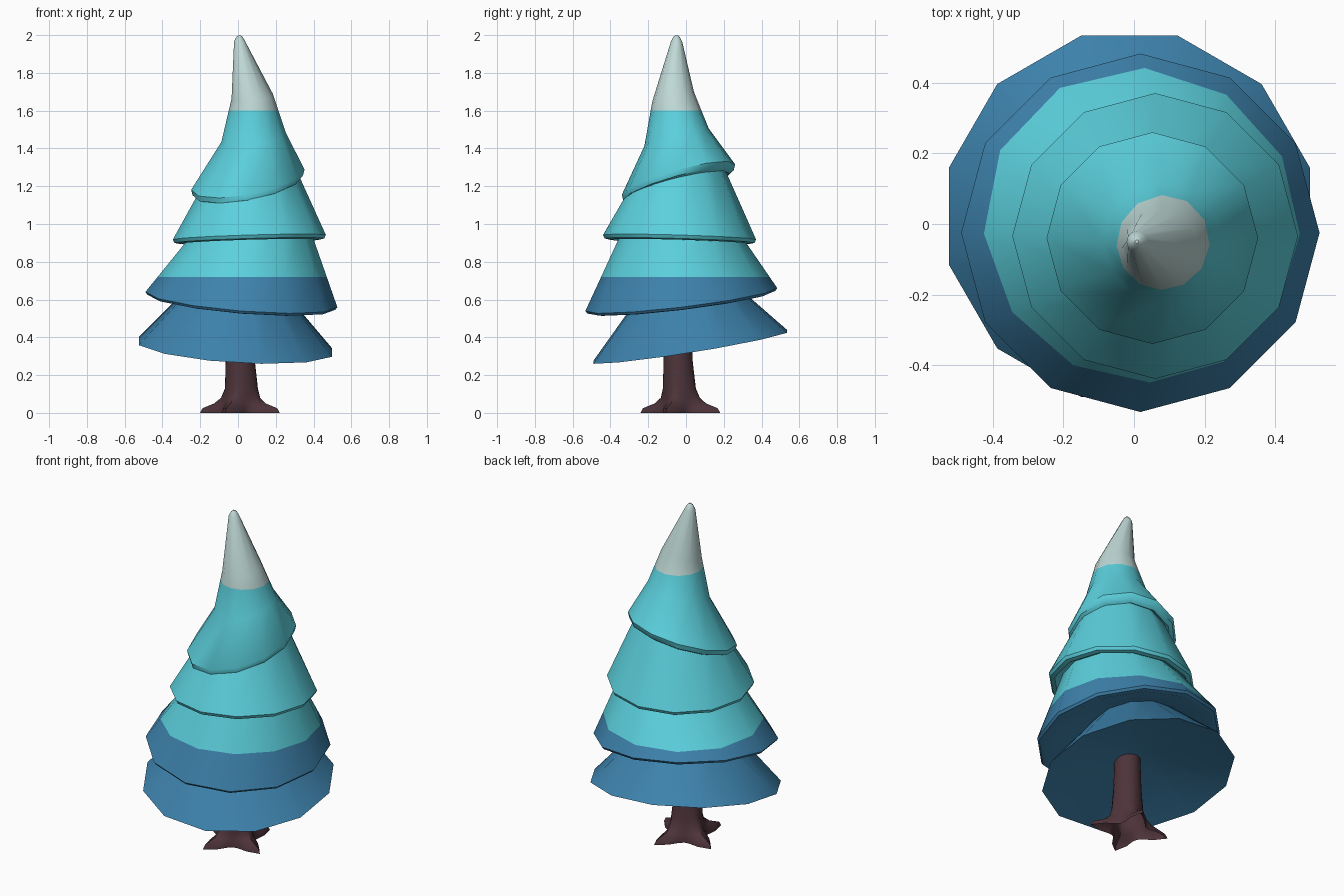
import bpy, bmesh, math

if "Cube" in bpy.data.objects:
    bpy.data.objects.remove(bpy.data.objects["Cube"])


def material(name, rgb):
    m = bpy.data.materials.new(name)
    m.diffuse_color = (*rgb, 1)
    m.use_nodes = True
    m.node_tree.nodes["Principled BSDF"].inputs["Base Color"].default_value = m.diffuse_color
    return m


BLUE = material("deep_blue", (0.047, 0.223, 0.413))
TEAL = material("teal", (0.105, 0.63, 0.72))
SNOW = material("snow_white", (0.52, 0.69, 0.67))
BARK = material("dark_bark", (0.075, 0.034, 0.042))
BLUE_TOP, TEAL_TOP = 0.72, 1.60


def ring(bm, centre, radii, tilt=(0, 0), phase=0.0):
    """Ring of vertices on a tilted plane, one radius per vertex."""
    cx, cy, cz = centre
    verts = []
    for i, r in enumerate(radii):
        a = math.radians(phase) + math.tau * i / len(radii)
        dx, dy = r * math.cos(a), r * math.sin(a)
        verts.append(bm.verts.new((cx + dx, cy + dy, cz + tilt[0] * dx + tilt[1] * dy)))
    return verts


def loft(bm, rings, close_bottom=True):
    """Skin rings from bottom to top and close the ends."""
    for a, b in zip(rings, rings[1:]):
        n = len(a)
        for i in range(n):
            j = (i + 1) % n
            bm.faces.new((a[i], a[j], b[j], b[i]))
    if close_bottom:
        bm.faces.new(rings[0][::-1])
    bm.faces.new(rings[-1])


def finish(bm, name, mats, angle):
    me = bpy.data.meshes.new(name)
    bm.to_mesh(me)
    bm.free()
    ob = bpy.data.objects.new(name, me)
    for m in mats:
        me.materials.append(m)
    bpy.context.collection.objects.link(ob)
    bpy.ops.object.select_all(action='DESELECT')
    ob.select_set(True)
    bpy.context.view_layer.objects.active = ob
    bpy.ops.object.shade_smooth_by_angle(angle=math.radians(angle))


def tier(name, rim, uppers, under, phase=0):
    """Skirt of foliage: underside rings (radius factor, height), tilted rim, upper rings."""
    (cx, cy, cz), r, tilt = rim
    bm = bmesh.new()
    rows = [((cx, cy, cz + dz), r * k, tilt) for k, dz in under] + [rim] + uppers
    loft(bm, [ring(bm, c, [rad] * 12, t, phase) for c, rad, t in rows])
    # cut the colour borders at fixed heights
    for z in (BLUE_TOP, TEAL_TOP):
        bmesh.ops.bisect_plane(bm, geom=bm.verts[:] + bm.edges[:] + bm.faces[:],
                               plane_co=(0, 0, z), plane_no=(0, 0, 1))
    for f in bm.faces:
        z = f.calc_center_median().z
        f.material_index = (z > BLUE_TOP) + (z > TEAL_TOP)
    finish(bm, name, (BLUE, TEAL, SNOW), 40)


# Foliage tiers, lowest first
tier("foliage_bottom", ((-0.013, 0.022, 0.35), 0.53, (-0.06, 0.16)),
     [((0, 0, 0.70), 0.21, (-0.08, 0.12))], [(0.2, 0.11)], phase=15)
tier("foliage_lower", ((0.018, -0.025, 0.60), 0.508, (-0.08, 0.12)),
     [((0.087, -0.035, 1.0), 0.285, (0.0, 0.0))],
     [(0.55, 0.06), (0.93, -0.018), (0.98, -0.014)])
tier("foliage_upper", ((0.06, -0.034, 0.93), 0.405, (0.03, -0.03)),
     [((0.068, -0.04, 1.30), 0.22, (0.15, 0.22))],
     [(0.55, 0.06), (0.92, -0.024), (0.98, -0.018)])
tier("foliage_top", ((0.052, -0.04, 1.235), 0.30, (0.18, 0.27)),
     [((0.082, -0.05, 1.46), 0.17, (0.15, 0.27)),
      ((0.076, -0.068, 1.675), 0.11, (0.1, 0.22)),
      ((0.009, -0.05, 1.965), 0.03, (0, 0)),
      ((0.008, -0.05, 1.99), 0.017, (0, 0)),
      ((0.008, -0.05, 2.0), 0.005, (0, 0))],
     [(0.55, 0.05), (0.90, -0.04), (0.975, -0.03)])

# Trunk flaring into four roots, open underneath
WEIGHTS = (1, 0.5, 0.1, 0, 0.1, 0.5) * 4
bm = bmesh.new()
rows = []
for x, y, z, valley, tip in ((0.01, -0.03, 0.0, 0.10, 0.225), (0.01, -0.03, 0.025, 0.10, 0.21),
                             (0.01, -0.03, 0.05, 0.095, 0.145), (0.014, -0.03, 0.08, 0.09, 0.11),
                             (0.018, -0.035, 0.13, 0.085, 0.09),
                             (0.012, -0.042, 0.28, 0.077, 0.077), (0.012, -0.042, 0.5, 0.07, 0.07)):
    rows.append(ring(bm, (x, y, z), [valley + (tip - valley) * w for w in WEIGHTS], phase=-20))
loft(bm, rows, close_bottom=False)
finish(bm, "trunk", (BARK,), 50)
